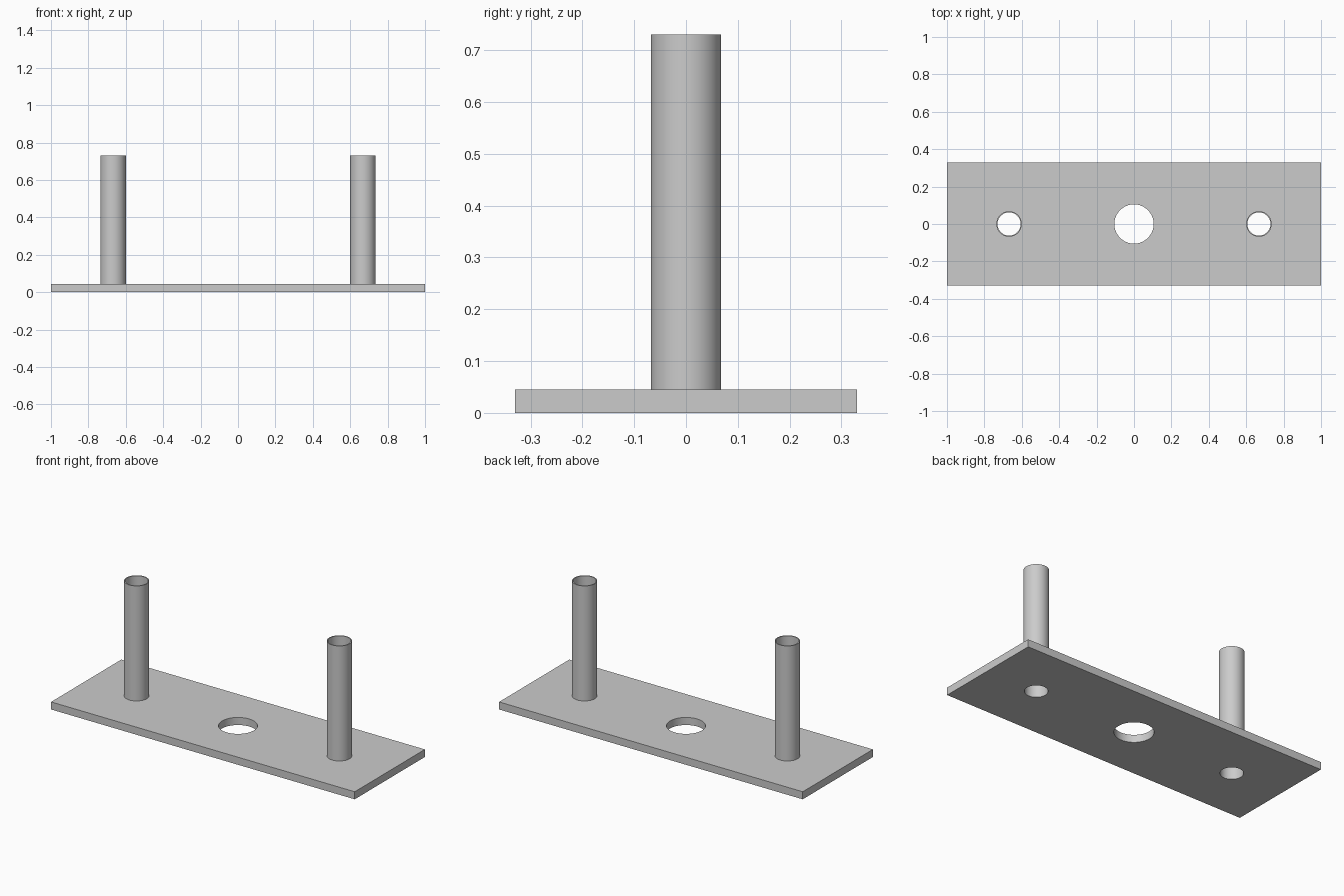
import bpy, bmesh, math

cube = bpy.data.objects.get("Cube")
if cube:
    bpy.data.objects.remove(cube, do_unlink=True)

PLATE_TOP, TUBE_TOP = 0.045, 0.73
TUBE_X, OUTER, BORE, HOLE = 0.668, 0.068, 0.062, 0.105
SIDES = 64

grey = bpy.data.materials.new("plain_grey")
grey.use_nodes = True
COLOUR = (0.6, 0.6, 0.6, 1)
grey.diffuse_color = COLOUR
grey.node_tree.nodes["Principled BSDF"].inputs["Base Color"].default_value = COLOUR


def smooth(obj):
    bpy.ops.object.select_all(action='DESELECT')
    obj.select_set(True)
    bpy.context.view_layer.objects.active = obj
    bpy.ops.object.shade_smooth_by_angle(angle=math.radians(30))


def make_object(name, bm):
    bmesh.ops.recalc_face_normals(bm, faces=bm.faces[:])
    mesh = bpy.data.meshes.new(name)
    bm.to_mesh(mesh)
    bm.free()
    mesh.materials.append(grey)
    obj = bpy.data.objects.new(name, mesh)
    bpy.context.collection.objects.link(obj)
    return obj


def make_tube(name, x):
    """Open tube: a rectangular wall section turned about its axis."""
    bm = bmesh.new()
    section = [(BORE, PLATE_TOP), (OUTER, PLATE_TOP), (OUTER, TUBE_TOP), (BORE, TUBE_TOP)]
    rings = []
    for i in range(SIDES):
        a = math.tau * i / SIDES
        rings.append([bm.verts.new((x + r * math.cos(a), r * math.sin(a), z)) for r, z in section])
    for i, ring in enumerate(rings):
        after = rings[(i + 1) % SIDES]
        for j in range(4):
            k = (j + 1) % 4
            bm.faces.new((ring[j], after[j], after[k], ring[k]))
    smooth(make_object(name, bm))


# Base plate
bm = bmesh.new()
bmesh.ops.create_cube(bm, size=1)
bmesh.ops.scale(bm, vec=(2, 0.66, PLATE_TOP), verts=bm.verts)
bmesh.ops.translate(bm, vec=(0, 0, PLATE_TOP / 2), verts=bm.verts)
plate = make_object("base_plate", bm)

# Centre hole and the two tube bores, cut through the plate
for label, x, radius in (("centre", 0, HOLE), ("left", TUBE_X, BORE), ("right", -TUBE_X, BORE)):
    bpy.ops.mesh.primitive_cylinder_add(vertices=SIDES, radius=radius, depth=0.3, location=(x, 0, 0))
    cutter = bpy.context.object
    cutter.name = label + "_hole_cutter"
    cutter.data.materials.append(grey)
    cut = plate.modifiers.new(label + "_hole", 'BOOLEAN')
    cut.object = cutter
    cut.solver = 'EXACT'
    bpy.context.view_layer.objects.active = plate
    bpy.ops.object.modifier_apply(modifier=cut.name)
    bpy.data.objects.remove(cutter, do_unlink=True)
smooth(plate)

# Upright tubes
make_tube("left_tube", TUBE_X)
make_tube("right_tube", -TUBE_X)
